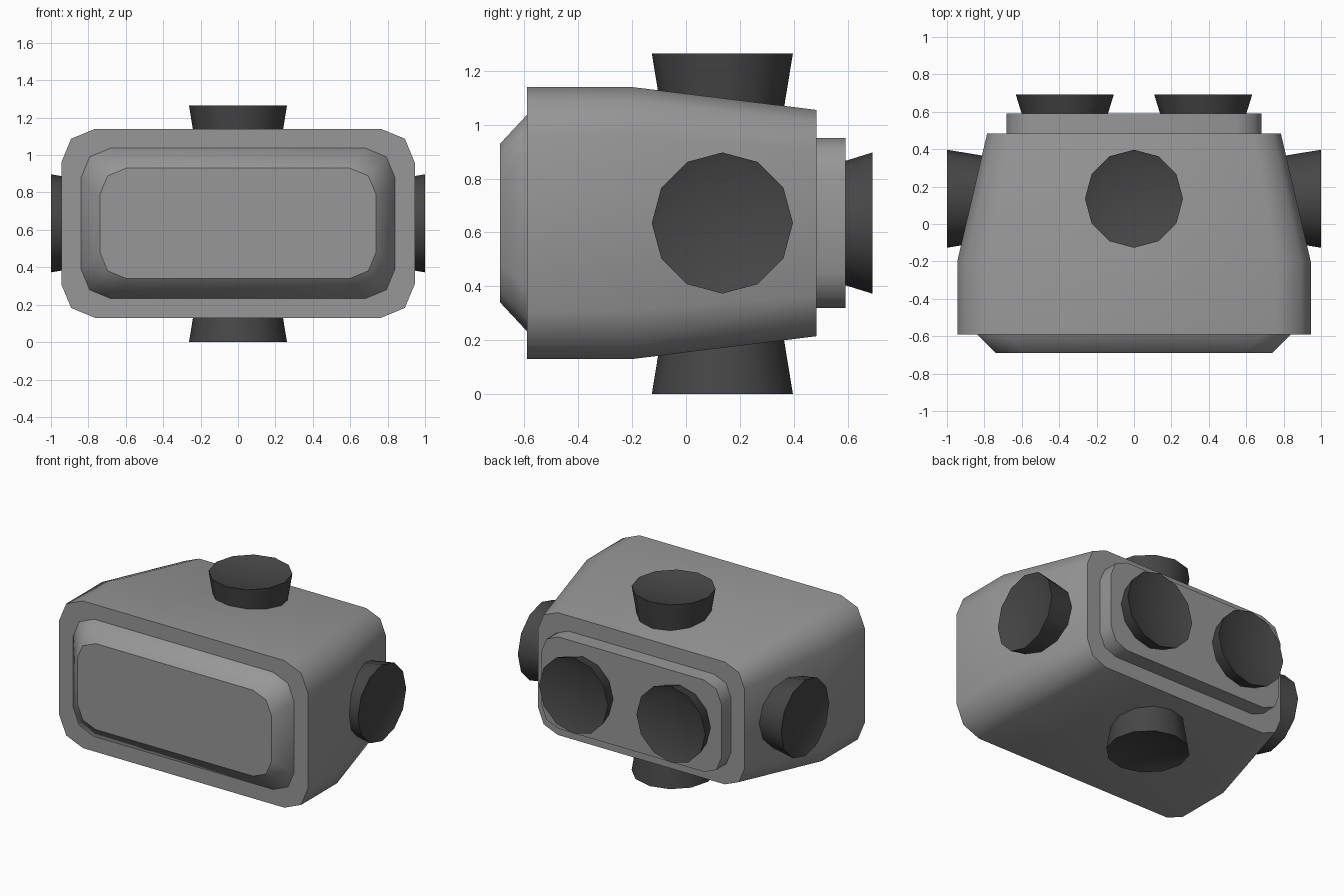
import bpy, bmesh, math
from mathutils import Vector, Matrix

if "Cube" in bpy.data.objects:
    bpy.data.objects.remove(bpy.data.objects["Cube"])

ZC = 0.635  # height of the model's long axis


def material(name, v):
    m = bpy.data.materials.new(name)
    m.diffuse_color = (v, v, v, 1)
    m.use_nodes = True
    m.node_tree.nodes["Principled BSDF"].inputs["Base Color"].default_value = m.diffuse_color
    return m


HULL = material("mid grey", 0.31)
DARK = material("dark grey", 0.062)


def finish(name, bm, mat):
    bmesh.ops.recalc_face_normals(bm, faces=bm.faces)
    for f in bm.faces:
        f.smooth = True
    me = bpy.data.meshes.new(name)
    bm.to_mesh(me)
    bm.free()
    me.materials.append(mat)
    ob = bpy.data.objects.new(name, me)
    bpy.context.collection.objects.link(ob)
    return ob


def bridge(bm, a, b):
    n = len(a)
    for i in range(n):
        bm.faces.new((a[i], a[(i + 1) % n], b[(i + 1) % n], b[i]))


def cap(bm, ring):
    # Flat end with a hard border
    f = bm.faces.new(ring)
    for e in f.edges:
        e.smooth = False


def rounded_rect(w, h, r):
    pts = []
    for k, (sx, sz) in enumerate([(1, 1), (-1, 1), (-1, -1), (1, -1)]):
        for j in range(3):
            a = math.radians(90 * k + 45 * j)
            pts.append((sx * (w - r) + r * math.cos(a), sz * (h - r) + r * math.sin(a)))
    return pts


def loft(name, sections):
    # Each section: y, half width, half height, corner radius
    bm = bmesh.new()
    rings = [[bm.verts.new((x, y, ZC + z)) for x, z in rounded_rect(w, h, r)]
             for y, w, h, r in sections]
    for a, b in zip(rings, rings[1:]):
        bridge(bm, a, b)
    cap(bm, rings[0])
    cap(bm, rings[-1])
    return finish(name, bm, HULL)


def nozzle(name, tip, direction, length, base_r):
    # 12-sided flared cone with a shallow dished mouth
    bm = bmesh.new()
    rot = Vector((0, 0, 1)).rotation_difference(Vector(direction)).to_matrix().to_4x4()
    rings = [[bm.verts.new((r * math.cos(i * math.tau / 12), r * math.sin(i * math.tau / 12), z))
              for i in range(12)]
             for r, z in [(base_r, -length), (0.262, 0), (0.205, -0.02)]]
    bridge(bm, rings[0], rings[1])
    bridge(bm, rings[1], rings[2])
    cap(bm, rings[0])
    centre = bm.verts.new((0, 0, -0.035))
    for i in range(12):
        bm.faces.new((rings[2][i], rings[2][(i + 1) % 12], centre))
        bm.edges.get((rings[1][i], rings[1][(i + 1) % 12])).smooth = False
    bm.transform(Matrix.Translation(tip) @ rot)
    return finish(name, bm, DARK)


# Main hull, tapering to the back
loft("hull", [(-0.59, 0.945, 0.505, 0.18), (-0.2, 0.945, 0.505, 0.18), (0.485, 0.785, 0.42, 0.15)])
# Bevelled front panel and raised back plate
loft("front_panel", [(-0.58, 0.84, 0.4025, 0.16), (-0.59, 0.84, 0.4025, 0.16), (-0.69, 0.738, 0.295, 0.14)])
loft("back_plate", [(0.47, 0.683, 0.315, 0.13), (0.592, 0.683, 0.315, 0.13)])

# Nozzles on top, bottom, both sides and the back
nozzle("top_nozzle", (0, 0.135, 1.265), (0, 0, 1), 0.22, 0.226)
nozzle("bottom_nozzle", (0, 0.135, 0), (0, 0, -1), 0.22, 0.226)
for side, s in (("right", 1), ("left", -1)):
    nozzle(side + "_nozzle", (s, 0.135, ZC), (s, 0, 0), 0.22, 0.226)
    nozzle(side + "_back_nozzle", (s * 0.37, 0.692, ZC), (0, 1, 0), 0.11, 0.228)
